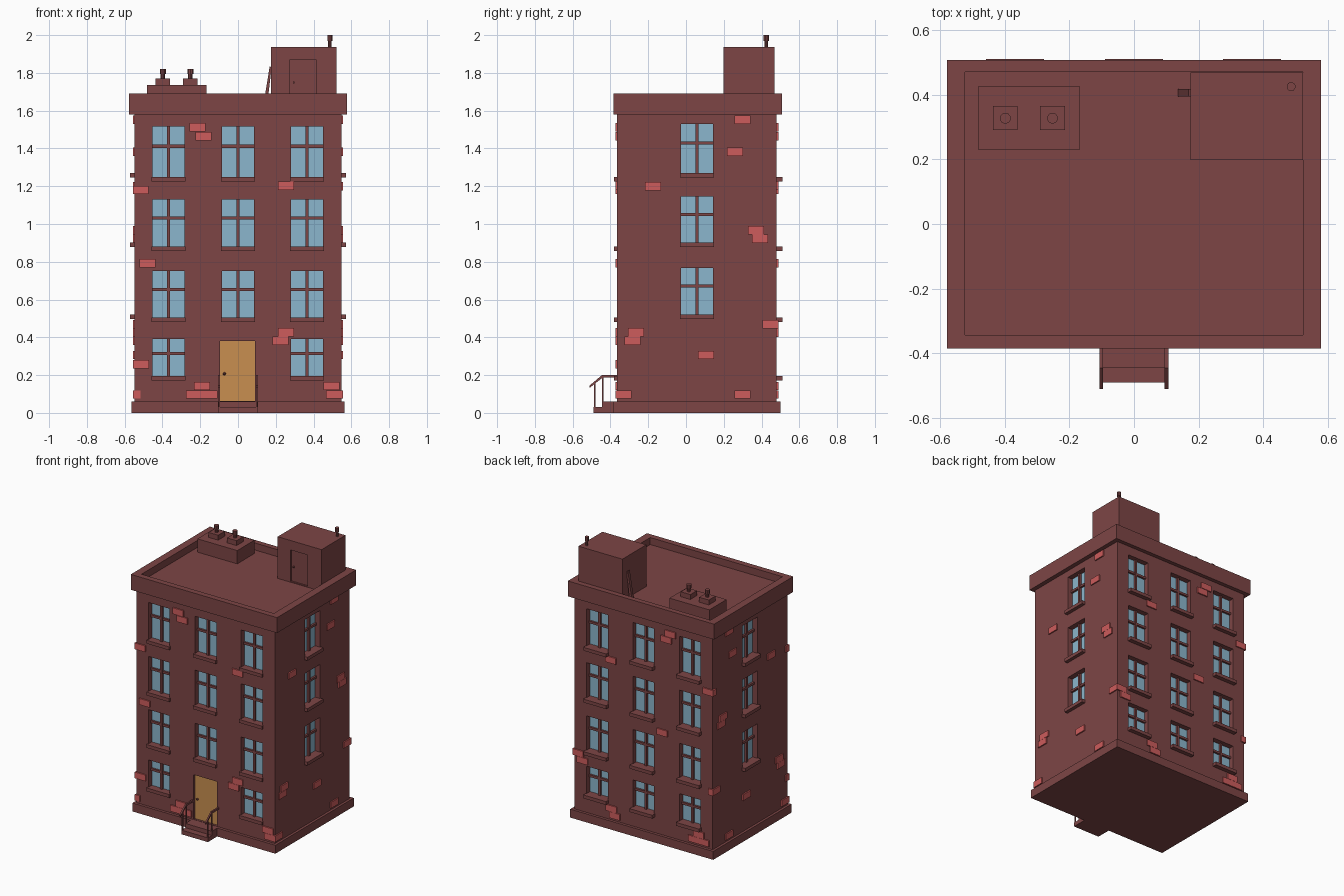
import bpy, bmesh, math
from mathutils import Matrix, Vector

if "Cube" in bpy.data.objects:
    bpy.data.objects.remove(bpy.data.objects["Cube"])

X, YF, YB = 0.547, -0.365, 0.48          # wall planes


def material(name, rgb):
    m = bpy.data.materials.new(name)
    m.diffuse_color = (*rgb, 1)
    m.use_nodes = True
    m.node_tree.nodes["Principled BSDF"].inputs["Base Color"].default_value = m.diffuse_color
    return m


WALL = material("brown_brick", (0.205, 0.06, 0.06))
BRICK = material("light_brick", (0.61, 0.107, 0.107))
GLASS = material("glass_blue", (0.26, 0.47, 0.61))
DOOR = material("door_orange", (0.58, 0.275, 0.08))


def add_box(bm, x0, x1, y0, y1, z0, z1):
    size = Matrix.Diagonal((x1 - x0, y1 - y0, z1 - z0, 1))
    mid = Matrix.Translation(((x0 + x1) / 2, (y0 + y1) / 2, (z0 + z1) / 2))
    return bmesh.ops.create_cube(bm, size=1, matrix=mid @ size)["verts"]


def finish(bm, name, mat):
    bmesh.ops.recalc_face_normals(bm, faces=bm.faces)
    me = bpy.data.meshes.new(name)
    bm.to_mesh(me)
    bm.free()
    me.materials.append(mat)
    ob = bpy.data.objects.new(name, me)
    bpy.context.collection.objects.link(ob)
    return ob


def boxes(name, mat, *dims):
    bm = bmesh.new()
    for d in dims:
        add_box(bm, *d)
    return finish(bm, name, mat)


def on_wall(bm, wall, u0, u1, z0, z1, d0, d1):
    """Box on a wall: u along the wall, d outward from its plane."""
    if wall == "front":
        add_box(bm, u0, u1, YF - d1, YF - d0, z0, z1)
    elif wall == "back":
        add_box(bm, u0, u1, YB + d0, YB + d1, z0, z1)
    elif wall == "right":
        add_box(bm, X + d0, X + d1, u0, u1, z0, z1)
    else:
        add_box(bm, -X - d1, -X - d0, u0, u1, z0, z1)


def prism(name, mat, profile, axis, starts, thick):
    """Extruded profile; axis 0 takes (y, z) points, axis 1 takes (x, z)."""
    bm = bmesh.new()
    for s in starts:
        vs = [bm.verts.new((s, a, z) if axis == 0 else (a, s, z)) for a, z in profile]
        f = bm.faces.new(vs)
        ext = bmesh.ops.extrude_face_region(bm, geom=[f])["geom"]
        move = Vector((thick, 0, 0) if axis == 0 else (0, thick, 0))
        bmesh.ops.translate(bm, vec=move, verts=[v for v in ext if isinstance(v, bmesh.types.BMVert)])
    return finish(bm, name, mat)


def cut(ob, cutter):
    mod = ob.modifiers.new("cut", "BOOLEAN")
    mod.object, mod.operation, mod.solver = cutter, "DIFFERENCE", "EXACT"
    deps = bpy.context.evaluated_depsgraph_get()
    ob.data = bpy.data.meshes.new_from_object(ob.evaluated_get(deps))
    ob.modifiers.clear()
    bpy.data.objects.remove(cutter)


# Windows: pocket, glass, glazing bars and sill
rows = [(0.195, 0.39), (0.505, 0.75), (0.88, 1.13), (1.25, 1.515)]
side_rows = [(0.52, 0.767), (0.903, 1.145), (1.27, 1.53)]
windows = []
for wall in ("front", "back"):
    for i, (z0, z1) in enumerate(rows):
        windows += [(wall, u, z0, z1) for u in (-0.368, 0, 0.365)
                    if not (wall == "front" and i == 0 and u == 0)]
for wall in ("left", "right"):
    windows += [(wall, 0.058, z0, z1) for z0, z1 in side_rows]

sill_out = {"front": 0.015, "back": 0.03, "left": 0.025, "right": 0.025}
pockets, glass, bars, sills = (bmesh.new() for _ in range(4))
for wall, u, z0, z1 in windows:
    w = 0.084
    zb = z0 + (z1 - z0) * 0.61
    on_wall(pockets, wall, u - w, u + w, z0, z1, -0.045, 0.05)
    on_wall(glass, wall, u - w, u + w, z0, z1, -0.05, -0.038)
    on_wall(bars, wall, u - 0.008, u + 0.008, z0, z1, -0.04, -0.022)
    on_wall(bars, wall, u - w, u + w, zb - 0.008, zb + 0.008, -0.04, -0.024)
    on_wall(sills, wall, u - 0.09, u + 0.09, z0 - 0.024, z0, -0.04, sill_out[wall])
finish(glass, "window_glass", GLASS)
finish(bars, "window_bars", WALL)
finish(sills, "window_sills", WALL)

# Main block with window and door pockets
on_wall(pockets, "front", -0.095, 0.09, 0.062, 0.38, -0.03, 0.05)
cutter = finish(pockets, "pocket_cutter", WALL)
body = boxes("building_walls", WALL, (-X, X, YF, YB, 0.03, 1.61))
cut(body, cutter)
boxes("plinth", WALL, (-0.565, 0.565, -0.385, 0.5, 0, 0.06))

# Front door and knob
boxes("front_door", DOOR, (-0.095, 0.09, YF + 0.015, YF + 0.04, 0.06, 0.38))
bm = bmesh.new()
bmesh.ops.create_icosphere(bm, subdivisions=1, radius=0.009,
                           matrix=Matrix.Translation((-0.072, YF + 0.008, 0.207)))
finish(bm, "door_knob", WALL)

# Cornice with sunken roof deck
bm = bmesh.new()
add_box(bm, -0.578, 0.578, -0.385, 0.508, 1.58, 1.69)
top = max(bm.faces, key=lambda f: f.calc_center_median().z)
bmesh.ops.inset_region(bm, faces=[top], thickness=0.03)
for v in top.verts:
    v.co = (math.copysign(0.523, v.co.x), 0.47 if v.co.y > 0 else -0.343, 1.69)
deck = bmesh.ops.extrude_discrete_faces(bm, faces=[top])["faces"][0]
bmesh.ops.translate(bm, vec=(0, 0, -0.05), verts=deck.verts)
finish(bm, "cornice_and_roof", WALL)

# Protruding bricks: (position along wall, height)
x_low = [(-0.215, 1.512), (-0.183, 1.465), (0.255, 1.203), (-0.515, 1.18)]
sides = [(0.3, 1.552), (0.26, 1.382), (-0.175, 1.2), (0.37, 0.967), (0.391, 0.922),
         (0.447, 0.47), (-0.265, 0.427), (-0.284, 0.382), (0.105, 0.306), (0.3, 0.097), (-0.33, 0.097)]
bricks = {
    "front": x_low + [(-0.48, 0.793), (0.255, 0.427), (0.225, 0.382), (-0.513, 0.258),
                      (-0.19, 0.142), (-0.232, 0.097), (-0.15, 0.097), (0.495, 0.142), (0.508, 0.097)],
    "back": x_low + [(-0.15, 0.793), (0.512, 0.47), (0.48, 0.425), (0.25, 0.142),
                     (0.225, 0.097), (-0.44, 0.142), (-0.48, 0.097), (-0.4, 0.097)],
    "left": sides, "right": sides}
bm = bmesh.new()
for wall, spots in bricks.items():
    for u, z in spots:
        on_wall(bm, wall, u - 0.042, u + 0.042, z - 0.022, z + 0.022, -0.03, 0.009)
finish(bm, "loose_bricks", BRICK)

# Entrance steps and railings
boxes("entrance_steps", WALL, (-0.105, 0.105, -0.49, -0.37, 0, 0.03),
      (-0.105, 0.105, -0.445, -0.36, 0.03, 0.06))
rail = [(-0.51, 0.145), (-0.445, 0.2), (-0.36, 0.2), (-0.36, 0.188), (-0.442, 0.186), (-0.51, 0.133)]
prism("handrails", WALL, rail, 0, (-0.107, 0.095), 0.011)
boxes("rail_posts", WALL, *[(x - 0.004, x + 0.004, y - 0.004, y + 0.004, z, top)
                            for x in (-0.1, 0.1)
                            for y, z, top in ((-0.483, 0.02, 0.16), (-0.44, 0.05, 0.19))])

# Roof stair house with recessed door
house = boxes("roof_house", WALL, (0.175, 0.522, 0.198, 0.468, 1.62, 1.938))
cut(house, boxes("house_door_cutter", WALL, (0.275, 0.412, 0.15, 0.21, 1.645, 1.87)))
boxes("roof_house_knob", WALL, (0.29, 0.3, 0.2, 0.215, 1.745, 1.755))

# Leaning board against the stair house
prism("leaning_board", WALL, [(0.135, 1.635), (0.155, 1.635), (0.178, 1.83), (0.168, 1.835)],
      1, (0.395,), 0.022)

# Chimney stack with two pads
pots = (-0.398, -0.252)
boxes("chimney_stack", WALL, (-0.482, -0.167, 0.23, 0.425, 1.62, 1.735),
      *[(x - 0.038, x + 0.038, 0.29, 0.365, 1.73, 1.77) for x in pots])


def pipe(bm, x, y, r, z0, z1):
    bmesh.ops.create_cone(bm, cap_ends=True, segments=10, radius1=r, radius2=r, depth=z1 - z0,
                          matrix=Matrix.Translation((x, y, (z0 + z1) / 2)))


# Chimney pots and roof vent
bm = bmesh.new()
for x in pots:
    pipe(bm, x, 0.327, 0.012, 1.76, 1.80)
    pipe(bm, x, 0.327, 0.017, 1.795, 1.82)
finish(bm, "chimney_pots", WALL)
bm = bmesh.new()
pipe(bm, 0.486, 0.425, 0.009, 1.93, 1.975)
pipe(bm, 0.486, 0.425, 0.014, 1.97, 2.0)
finish(bm, "roof_vent", WALL)
